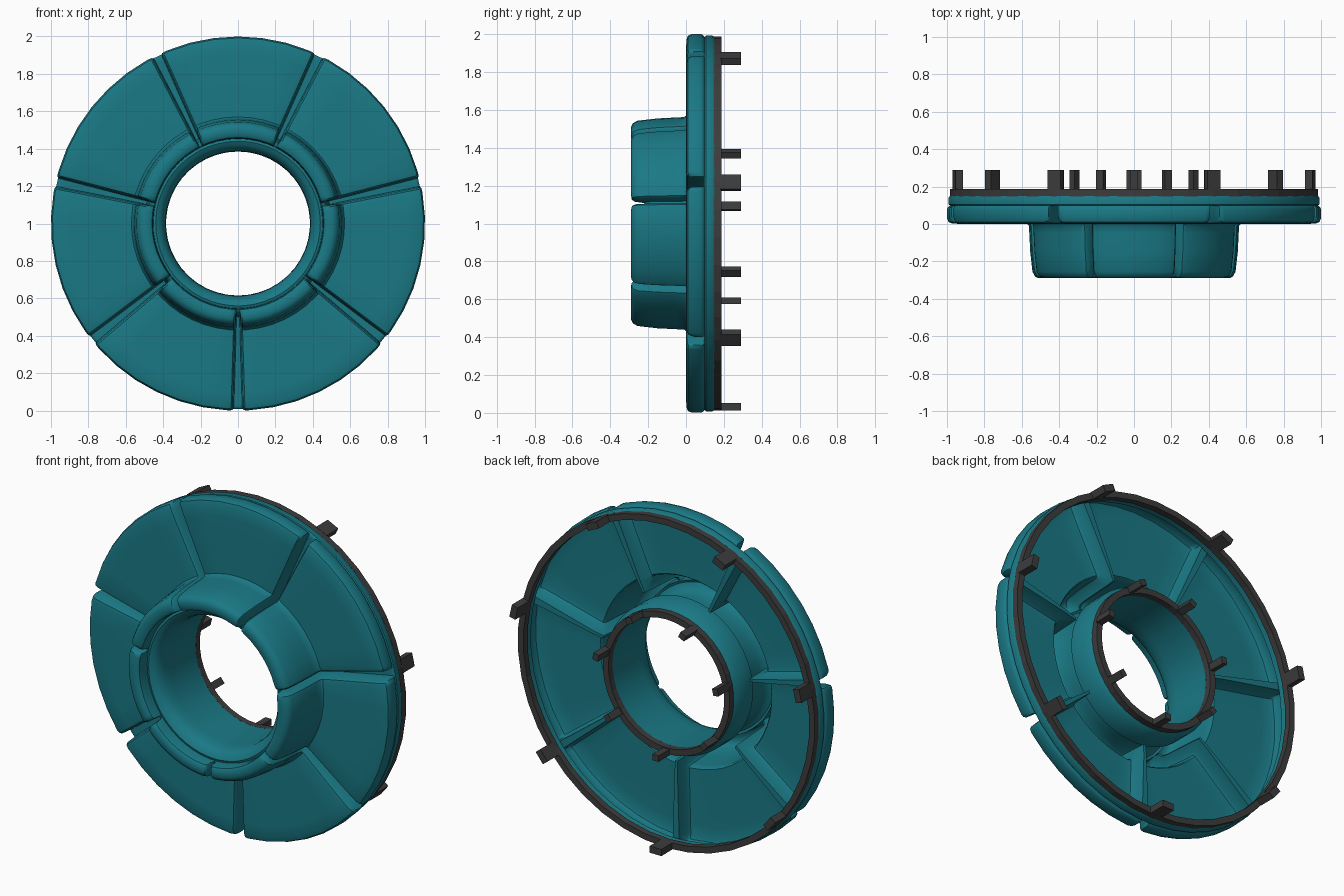
import bpy, bmesh, math
from mathutils import Matrix

if "Cube" in bpy.data.objects:
    bpy.data.objects.remove(bpy.data.objects["Cube"])

N = 7                      # pads round the ring
STEP = 2 * math.pi / N
START = -math.pi / 2       # one groove points straight down


def material(name, color):
    m = bpy.data.materials.new(name)
    m.diffuse_color = color
    m.use_nodes = True
    m.node_tree.nodes["Principled BSDF"].inputs["Base Color"].default_value = m.diffuse_color
    return m


TEAL = material("teal", (0.01, 0.19, 0.235, 1))
DARK = material("dark_grey", (0.045, 0.045, 0.045, 1))


def finish(name, bm, mat, angle=None):
    bmesh.ops.recalc_face_normals(bm, faces=bm.faces[:])
    me = bpy.data.meshes.new(name)
    bm.to_mesh(me)
    bm.free()
    ob = bpy.data.objects.new(name, me)
    bpy.context.collection.objects.link(ob)
    me.materials.append(mat)
    if angle:
        bpy.ops.object.select_all(action='DESELECT')
        ob.select_set(True)
        bpy.context.view_layer.objects.active = ob
        bpy.ops.object.shade_smooth_by_angle(angle=math.radians(angle))
    return ob


def polar(r, a, y):
    return (r * math.cos(a), y, 1 + r * math.sin(a))


def sweep(bm, columns, closed_profile=False):
    # columns: closed loop of vertex columns, skinned with quads
    for i, c in enumerate(columns):
        d = columns[(i + 1) % len(columns)]
        n = len(c)
        for j in range(n if closed_profile else n - 1):
            k = (j + 1) % n
            bm.faces.new((c[j], d[j], d[k], c[k]))


# Padded shell: cross-section (r, y) through a pad, and through a groove
FLANGE = [(.955, .11), (.96, .15), (.985, .15), (.992, .14), (.992, .105), (.985, .098)]
PAD = [(.995, .09), (1, .08), (1, .03), (.992, .01), (.97, .002), (.9, 0), (.57, 0),
       (.562, -.01), (.56, -.05), (.555, -.15), (.543, -.255), (.53, -.28),
       (.51, -.29), (.475, -.29), (.46, -.28), (.455, -.26)]
FLOOR = [(.983, .097), (.98, .096), (.975, .095), (.96, .095), (.94, .095), (.9, .095), (.57, .095),
         (.5, .09), (.495, .03), (.49, -.08), (.485, -.18), (.48, -.2),
         (.475, -.21), (.47, -.215), (.462, -.217), (.458, -.218)]
TUBE = [(.453, -.215), (.44, -.22), (.42, -.21), (.4, -.19), (.388, -.15), (.385, -.1),
        (.385, .15), (.42, .15), (.445, .12), (.445, 0)]
TOP = FLANGE + PAD + TUBE
LOW = FLANGE + FLOOR + TUBE

# Columns of one segment: (extra distance from groove edge, pad height share)
EDGE = [(0, 0), (.006, .8), (.015, .95), (.035, 1)]
SPANS = 6


def column(bm, centre, side, extra, share, frac=None):
    verts = []
    for (r1, y1), (r0, y0) in zip(TOP, LOW):
        r, y = r0 + (r1 - r0) * share, y0 + (y1 - y0) * share
        half = .006 + max(0, r1 - .45) * .03
        off = (half + extra) / r1
        if frac is None:
            a = centre + side * off
        else:
            a = centre + off + (STEP - 2 * off) * frac
        verts.append(bm.verts.new(polar(r, a, y)))
    return verts


bm = bmesh.new()
cols = []
for s in range(N):
    a = START + s * STEP
    cols += [column(bm, a, 1, e, t) for e, t in EDGE]
    cols += [column(bm, a, 1, EDGE[-1][0], 1, i / SPANS) for i in range(1, SPANS)]
    cols += [column(bm, a + STEP, -1, e, t) for e, t in reversed(EDGE)]
sweep(bm, cols)
finish("padded_shell", bm, TEAL, 40)


# Dark seal rings on the back
def seal(name, r0, r1, y0, y1, sides):
    bm = bmesh.new()
    cols = [[bm.verts.new(polar(r, START + i * 2 * math.pi / sides, y))
             for r, y in ((r0, y0), (r1, y0), (r1, y1), (r0, y1))] for i in range(sides)]
    sweep(bm, cols, True)
    finish(name, bm, DARK)


seal("outer_seal", .95, .987, .148, .187, 42)
seal("inner_seal", .385, .422, .148, .187, 42)


# Mounting tabs behind every groove
def tabs(name, radius, radial, width):
    bm = bmesh.new()
    for s in range(N):
        a = START + s * STEP
        m = (Matrix.Translation(polar(radius, a, .235)) @ Matrix.Rotation(-a, 4, 'Y')
             @ Matrix.Diagonal((radial, .11, width, 1)))
        bmesh.ops.create_cube(bm, size=1, matrix=m)
    finish(name, bm, DARK)


tabs("outer_tabs", .967, .04, .078)
tabs("inner_tabs", .408, .036, .042)
